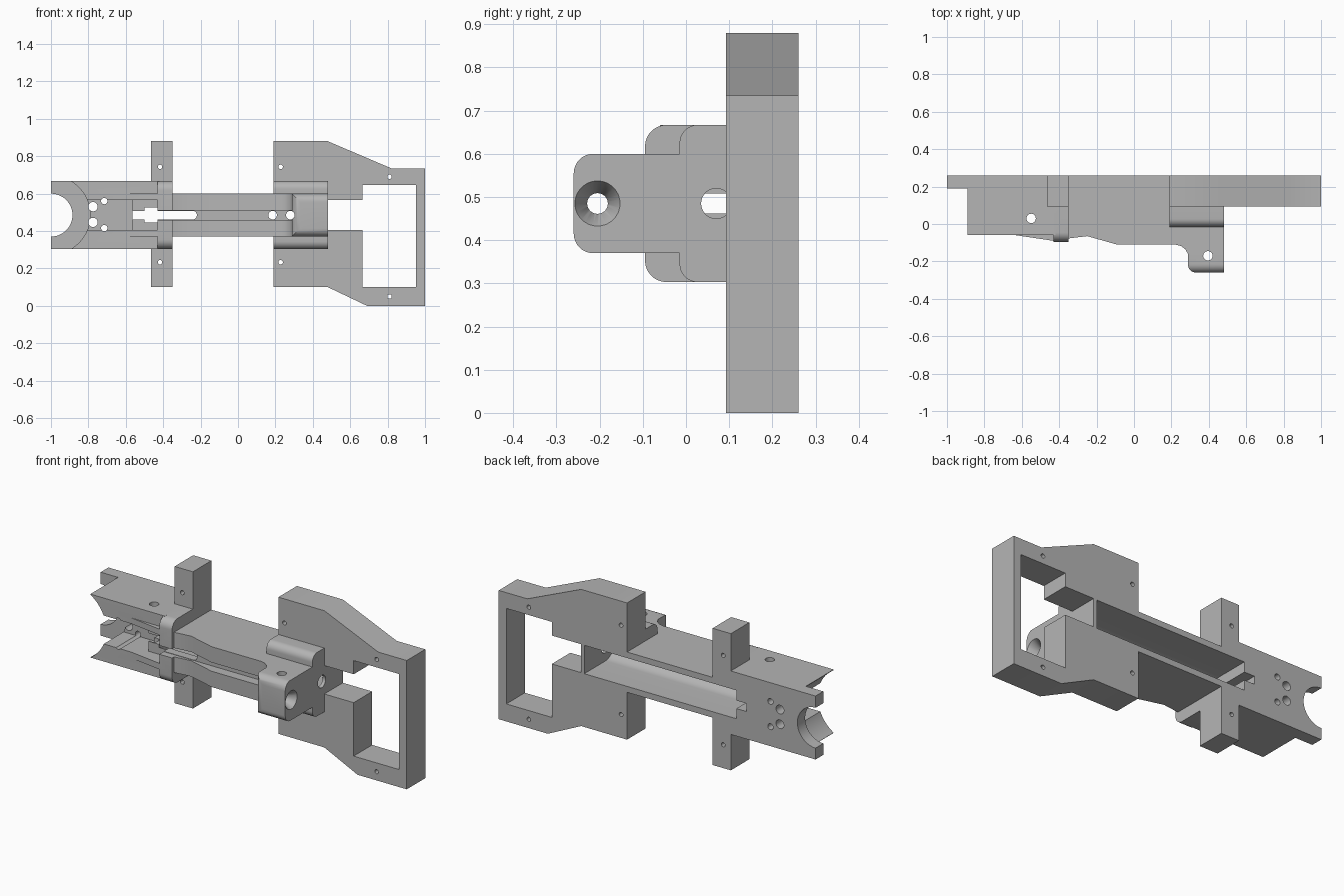
import bpy, bmesh, math
from mathutils import Vector, Matrix

old = bpy.data.objects.get("Cube")
if old:
    bpy.data.objects.remove(old, do_unlink=True)

grey = bpy.data.materials.new("plain grey")
grey.use_nodes = True
colour = (0.46, 0.46, 0.46, 1)
grey.diffuse_color = colour
grey.node_tree.nodes["Principled BSDF"].inputs["Base Color"].default_value = colour

MID = 0.485  # height of the long axis
AXES = {"x": Vector((1, 0, 0)), "y": Vector((0, 1, 0)), "z": Vector((0, 0, 1))}


def finish(name, bm):
    bmesh.ops.recalc_face_normals(bm, faces=bm.faces)
    mesh = bpy.data.meshes.new(name)
    bm.to_mesh(mesh)
    bm.free()
    mesh.materials.append(grey)
    obj = bpy.data.objects.new(name, mesh)
    bpy.context.scene.collection.objects.link(obj)
    return obj


def box(name, x, y, z, radius=0, pick=None):
    """Box from ranges; edges chosen by pick(midpoint) get rounded."""
    bm = bmesh.new()
    bmesh.ops.create_cube(bm, size=1)
    for v in bm.verts:
        v.co = Vector([r[0] if c < 0 else r[1] for c, r in zip(v.co, (x, y, z))])
    if radius:
        edges = [e for e in bm.edges if pick((e.verts[0].co + e.verts[1].co) / 2)]
        bmesh.ops.bevel(bm, geom=edges, offset=radius, segments=8,
                        profile=0.5, affect='EDGES')
    return finish(name, bm)


def prism(name, points, place, shift):
    """Outline placed in space, then extruded along shift."""
    bm = bmesh.new()
    face = bm.faces.new([bm.verts.new(place(a, b)) for a, b in points])
    new = bmesh.ops.extrude_face_region(bm, geom=[face])["geom"]
    bmesh.ops.translate(bm, vec=shift,
                        verts=[v for v in new if isinstance(v, bmesh.types.BMVert)])
    return finish(name, bm)


def rod(name, axis, centre, length, r1, r2=None, sides=32):
    bm = bmesh.new()
    turn = AXES["z"].rotation_difference(AXES[axis]).to_matrix().to_4x4()
    bmesh.ops.create_cone(bm, cap_ends=True, segments=sides, radius1=r1,
                          radius2=r1 if r2 is None else r2, depth=length,
                          matrix=Matrix.Translation(centre) @ turn)
    return finish(name, bm)


def combine(base, other, operation):
    mod = base.modifiers.new(other.name, 'BOOLEAN')
    mod.operation = operation
    mod.solver = 'EXACT'
    mod.object = other
    bpy.context.view_layer.update()
    graph = bpy.context.evaluated_depsgraph_get()
    mesh = bpy.data.meshes.new_from_object(base.evaluated_get(graph))
    base.modifiers.clear()
    base.data = mesh
    bpy.data.objects.remove(other, do_unlink=True)


# Central beam with its sloping underside, extruded upward
beam = [(-0.7, 0.26), (-0.7, -0.05), (-0.43, -0.09), (-0.35, -0.077), (-0.25, -0.065),
        (-0.09, -0.11), (0.22, -0.11), (0.25, -0.117), (0.275, -0.135),
        (0.288, -0.16), (0.4, -0.16), (0.48, -0.16), (0.48, 0.26)]
body = prism("main_body", beam, lambda a, b: (a, b, 0.37), Vector((0, 0, 0.23)))

parts = []
# Forked end block and its rounded collar
parts.append(box("fork_block", (-0.89, -0.42), (-0.06, 0.2), (0.305, 0.667)))
parts.append(box("fork_back", (-1, -0.36), (0.19, 0.26), (0.305, 0.667)))
parts.append(box("collar", (-0.43, -0.35), (-0.095, 0.25), (0.303, 0.667), 0.05,
                 lambda m: m.y < -0.09 and abs(m.z - MID) > 0.1))
# Cross lug
parts.append(box("cross_lug", (-0.465, -0.35), (0.093, 0.26), (0.1, 0.88)))
# Rounded shoulders beside the end frame
parts.append(box("shoulders", (0.19, 0.48), (-0.015, 0.15), (0.303, 0.667), 0.042,
                 lambda m: m.y < -0.01 and abs(m.z - MID) > 0.1))
# Clamp block in front
parts.append(box("clamp_block", (0.288, 0.48), (-0.26, -0.05), (0.37, 0.6), 0.045,
                 lambda m: m.y < -0.25 and m.x < 0.47))
# Open end frame plate
plate = [(0.19, 0.1), (0.48, 0.1), (0.69, 0), (1, 0), (1, 0.735),
         (0.82, 0.735), (0.48, 0.88), (0.19, 0.88)]
parts.append(prism("end_frame", plate, lambda a, b: (a, 0.093, b), Vector((0, 0.167, 0))))
for part in parts:
    combine(body, part, 'UNION')

cuts = []
# Window and slot in the end frame
cuts.append(box("window", (0.665, 0.952), (0, 0.4), (0.1, 0.645)))
cuts.append(box("window_slot", (0.48, 0.7), (-0.1, 0.4), (0.405, 0.567)))
# Round mouth of the fork, wide in front and narrow behind
cuts.append(rod("fork_mouth", "y", (-1, -0.01, MID), 0.4, 0.21, sides=64))
cuts.append(rod("fork_throat", "y", (-1, 0.2, MID), 0.4, 0.115, sides=48))
# Stepped pocket in the fork block
cuts.append(box("pocket", (-0.85, -0.565), (-0.2, 0.12), (0.405, 0.567)))
cuts.append(box("pocket_step", (-0.6, -0.43), (-0.2, 0.0), (0.405, 0.567)))
# Half-round channel along the back
arch = [(0.4, MID + 0.081), (0.4, MID - 0.081)]
arch += [(0.07 - 0.081 * math.sin(t * math.pi / 20), MID - 0.081 * math.cos(t * math.pi / 20))
         for t in range(21)]
cuts.append(prism("channel", arch, lambda a, b: (-0.5, a, b), Vector((0.96, 0, 0))))
# Groove and slot in the front
cuts.append(box("groove", (-0.5, 0.32), (-0.2, -0.055), (0.46, 0.51)))
cuts.append(box("slot", (-0.565, -0.22), (-0.3, 0.4), (0.462, 0.508), 0.022,
                lambda m: abs(m.y - 0.05) < 0.1 and m.x > -0.3 and abs(m.z - MID) > 0.01))
# Drilled holes running front to back
for side in (-1, 1):
    for x, off, r in ((-0.775, 0.042, 0.025), (-0.715, 0.072, 0.017),
                      (-0.417, 0.255, 0.012), (0.228, 0.255, 0.012), (0.81, 0.32, 0.012)):
        z = (0.37 if x > 0.8 else MID + 0.003) + side * off
        cuts.append(rod("hole", "y", (x, 0, z), 1, r, sides=20))
for x in (0.185, 0.28):
    cuts.append(rod("hole", "y", (x, -0.1, MID), 0.3, 0.023, sides=24))
# Long-axis holes with a countersink
cuts.append(rod("axis_hole", "x", (0.45, 0.07, MID), 0.2, 0.035))
cuts.append(rod("clamp_hole", "x", (0.4, -0.205, MID), 0.4, 0.024))
cuts.append(rod("countersink", "x", (0.46, -0.205, MID), 0.06, 0.024, 0.058))
# Pin holes running bottom to top
cuts.append(rod("pin_hole", "z", (0.395, -0.17, MID), 1, 0.025))
cuts.append(rod("pin_hole", "z", (-0.55, 0.03, MID), 1, 0.025))
for cutter in cuts:
    cutter.hide_render = True
    combine(body, cutter, 'DIFFERENCE')

bpy.ops.object.select_all(action='DESELECT')
body.select_set(True)
bpy.context.view_layer.objects.active = body
bpy.ops.object.shade_smooth_by_angle(angle=math.radians(30))
